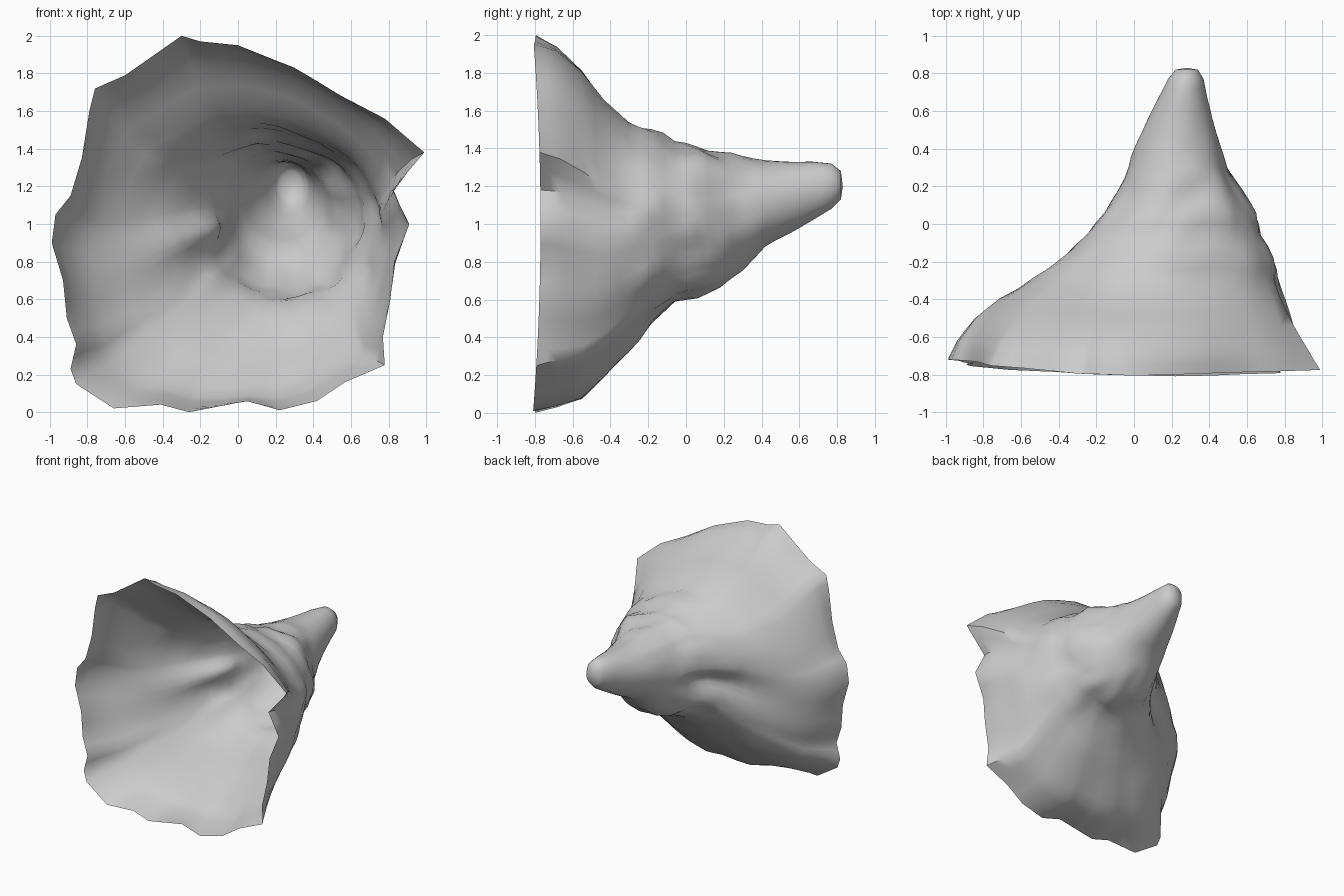
import bpy
import bmesh
from math import exp
from mathutils import Vector, noise

default_cube = bpy.data.objects.get("Cube")
if default_cube:
    bpy.data.objects.remove(default_cube, do_unlink=True)

# Ragged mouth outline (x, z), clockwise from the highest point
RIM = [(-.3, 2), (-.2, 1.97), (0, 1.95), (.3, 1.83), (.55, 1.68), (.78, 1.56),
       (.99, 1.38), (.82, 1.18), (.91, 1), (.83, .8), (.81, .6), (.77, .4),
       (.78, .25), (.57, .16), (.42, .06), (.22, .01), (.05, .06), (-.26, 0),
       (-.41, .04), (-.66, .02), (-.86, .15), (-.89, .23), (-.86, .36),
       (-.91, .5), (-.93, .7), (-.99, .9), (-.97, 1.05), (-.89, 1.15),
       (-.83, 1.35), (-.79, 1.6), (-.76, 1.72), (-.6, 1.79)]

# Funnel extents along its depth: y, x low, x high, z low, z high
RINGS = [(-.78, -1, 1, 0, 2), (-.67, -.95, .95, .02, 1.95),
         (-.54, -.86, .88, .06, 1.83), (-.42, -.74, .83, .18, 1.66),
         (-.3, -.57, .78, .32, 1.54), (-.18, -.42, .74, .47, 1.49),
         (-.06, -.29, .69, .58, 1.44), (.06, -.18, .64, .62, 1.43),
         (.18, -.1, .57, .66, 1.39), (.3, -.04, .5, .75, 1.36),
         (.42, .01, .46, .88, 1.34), (.55, .07, .42, .95, 1.33),
         (.67, .13, .39, 1.02, 1.33), (.77, .18, .37, 1.08, 1.32),
         (.82, .22, .34, 1.13, 1.28)]
TIP = (.28, .83, 1.2)


def with_midpoints(rows, closed):
    """Insert a halfway row between each pair of neighbours."""
    rows = [Vector(row) for row in rows]
    result = []
    for i, row in enumerate(rows):
        result.append(row)
        if closed or i + 1 < len(rows):
            result.append((row + rows[(i + 1) % len(rows)]) / 2)
    return result


def bump(value, centre, width):
    return exp(-((value - centre) / width) ** 2)


def wall_point(rim_point, ring):
    """Blend the rim outline into a round section, then roughen it."""
    y, x_low, x_high, z_low, z_high = ring
    unit = Vector((rim_point.x, rim_point.y - 1))
    direction = unit.normalized()
    depth = min(max((y - RINGS[0][0]) / .6, 0), 1)
    shape = unit.lerp(direction, depth ** .7)

    # Shallow groove beneath the overhang on the right-hand wall
    if direction.x < 0:
        shape *= 1 - .25 * bump(y, -.08, .25) * bump(direction.y, -.15, .25)

    x = (x_low + x_high) / 2 + shape.x * (x_high - x_low) / 2
    z = (z_low + z_high) / 2 + shape.y * (z_high - z_low) / 2

    # The mouth edge is not quite flat
    fade = 1 - depth
    y += fade * (.01 + .05 * max(-unit.x, 0) - .04 * unit.y ** 2)

    # Rock-like lumps, strongest around the middle of the funnel
    strength = .035 * bump(y, 0, .35) if depth else 0
    position = Vector((x, y, z))
    lump = noise.noise(position * 4) + .7 * noise.noise(position * 9)
    return position + Vector((direction.x, 0, direction.y)) * strength * lump


def build_cave_shell():
    bm = bmesh.new()
    outline = with_midpoints(RIM, True)
    rings = with_midpoints(RINGS, False)
    loops = [[bm.verts.new(wall_point(p, ring)) for p in outline] for ring in rings]
    count = len(outline)
    for near, far in zip(loops, loops[1:]):
        for i in range(count):
            j = (i + 1) % count
            bm.faces.new((near[i], near[j], far[j], far[i]))

    # Rounded closed end
    tip = bm.verts.new(TIP)
    last = loops[-1]
    for i in range(count):
        bm.faces.new((last[i], last[(i + 1) % count], tip))
    bmesh.ops.recalc_face_normals(bm, faces=bm.faces)
    mesh = bpy.data.meshes.new("cave_shell")
    bm.to_mesh(mesh)
    bm.free()
    shell = bpy.data.objects.new("cave_shell", mesh)
    bpy.context.collection.objects.link(shell)
    return shell


# Plain grey stone
stone = bpy.data.materials.new("grey_stone")
stone.use_nodes = True
stone.diffuse_color = (.6, .6, .6, 1)
stone.node_tree.nodes["Principled BSDF"].inputs["Base Color"].default_value = (.6, .6, .6, 1)

cave_shell = build_cave_shell()
cave_shell.data.materials.append(stone)
bpy.context.view_layer.objects.active = cave_shell
cave_shell.select_set(True)
bpy.ops.object.shade_smooth_by_angle(angle=.9)
